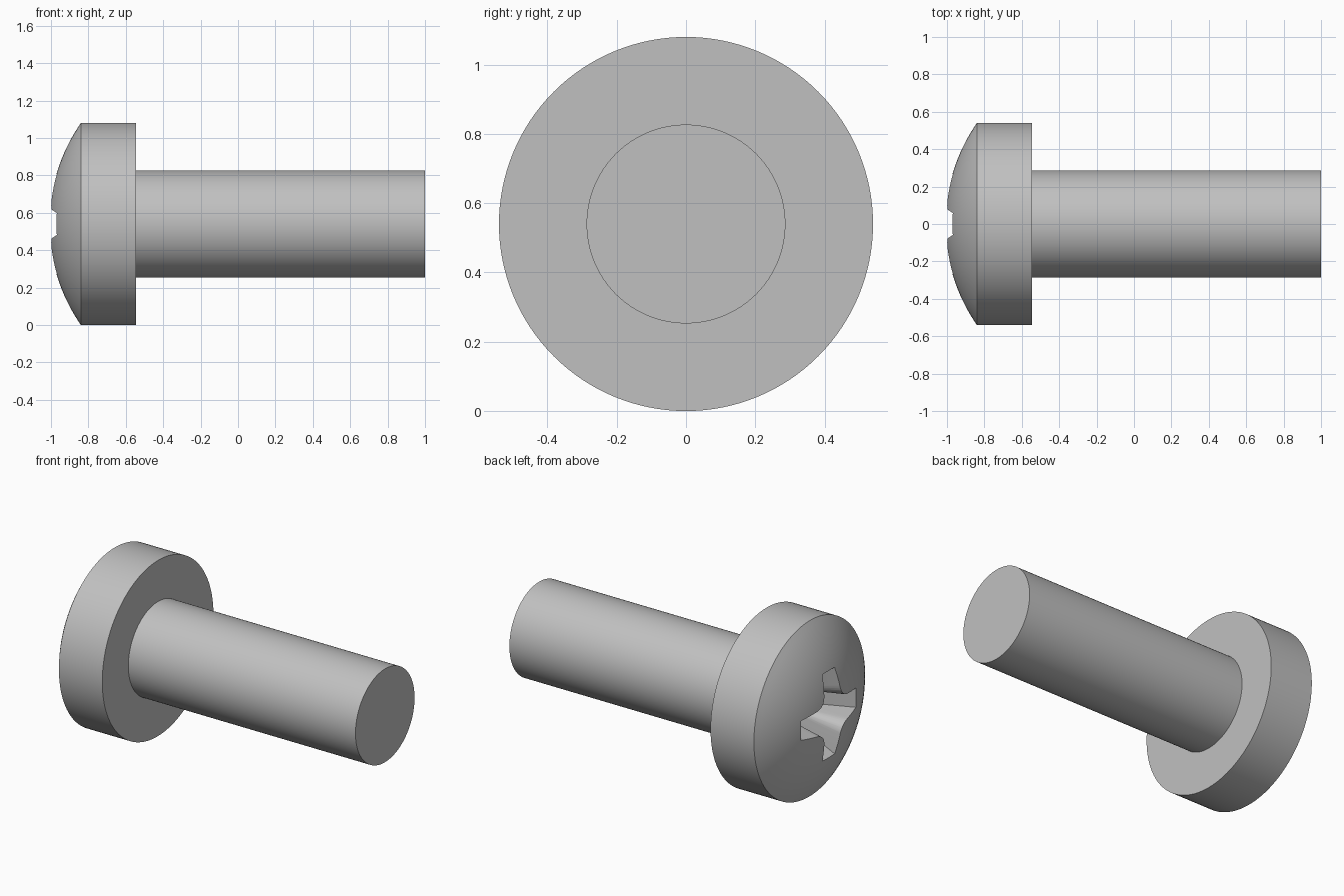
import bpy, bmesh, math
from mathutils import Vector, Matrix

cube = bpy.data.objects.get("Cube")
if cube:
    bpy.data.objects.remove(cube, do_unlink=True)

HEAD_R, SHANK_R = 0.54, 0.287
APEX, RIM, SEAT, END = -1.009, -0.84, -0.545, 1.0
AXIS = Vector((0, 0, HEAD_R))

steel = bpy.data.materials.new("steel grey")
steel.use_nodes = True
GREY = (0.53, 0.53, 0.53, 1)
steel.diffuse_color = GREY
steel.node_tree.nodes["Principled BSDF"].inputs["Base Color"].default_value = GREY


def make_object(name, bm):
    bmesh.ops.recalc_face_normals(bm, faces=bm.faces)
    mesh = bpy.data.meshes.new(name)
    bm.to_mesh(mesh)
    bm.free()
    mesh.materials.append(steel)
    obj = bpy.data.objects.new(name, mesh)
    bpy.context.collection.objects.link(obj)
    return obj


def lathe(name, profile, segments=128):
    """Turn (x, radius) points around the screw axis."""
    bm = bmesh.new()
    verts = [bm.verts.new(AXIS + Vector((x, 0, r))) for x, r in profile]
    edges = [bm.edges.new(pair) for pair in zip(verts, verts[1:])]
    bmesh.ops.spin(bm, geom=verts + edges, cent=AXIS, axis=(1, 0, 0),
                   angle=math.tau, steps=segments)
    bmesh.ops.remove_doubles(bm, verts=bm.verts, dist=0.0001)
    return make_object(name, bm)


# Domed head and plain shank as one turned body
sag = RIM - APEX
dome_r = (HEAD_R ** 2 + sag ** 2) / (2 * sag)
rim_angle = math.asin(HEAD_R / dome_r)
profile = []
for i in range(17):
    a = rim_angle * i / 16
    profile.append((APEX + dome_r * (1 - math.cos(a)), dome_r * math.sin(a)))
profile += [(SEAT, HEAD_R), (SEAT, SHANK_R), (END, SHANK_R), (END, 0)]
screw = lathe("screw_body", profile)


def cross_outline(reach, half_width, corner):
    """Four-armed outline with rounded inner corners, as (y, z) points."""
    tip_a, tip_b = Vector((reach, half_width)), Vector((half_width, reach))
    mid = Vector((corner, corner))
    start, stop = mid.lerp(tip_a, 0.35), mid.lerp(tip_b, 0.35)
    quarter = [tip_a]
    for i in range(9):
        t = i / 8
        quarter.append(start.lerp(mid, t).lerp(mid.lerp(stop, t), t))
    quarter.append(tip_b)
    return [Matrix.Rotation(k * math.pi / 2, 2) @ p for k in range(4) for p in quarter]


# Tapered cross recess cutter, ending in a shallow point
bm = bmesh.new()
rings = []
for x, reach, half_width, corner in [(-1.03, 0.297, 0.062, 0.087),
                                     (-0.70, 0.132, 0.05, 0.055)]:
    rings.append([bm.verts.new(AXIS + Vector((x, p.x, p.y)))
                  for p in cross_outline(reach, half_width, corner)])
outer, inner = rings
point = bm.verts.new(AXIS + Vector((-0.66, 0, 0)))
bm.faces.new(outer)
count = len(outer)
for i in range(count):
    j = (i + 1) % count
    bm.faces.new((outer[i], outer[j], inner[j], inner[i]))
    bm.faces.new((inner[i], inner[j], point))
cutter = make_object("recess_cutter", bm)
cutter.hide_render = True

# Cut the recess, then shade smooth with sharp edges kept
cut = screw.modifiers.new("cross_recess", "BOOLEAN")
cut.operation = "DIFFERENCE"
cut.solver = "EXACT"
cut.object = cutter
bpy.ops.object.select_all(action="DESELECT")
bpy.context.view_layer.objects.active = screw
screw.select_set(True)
bpy.ops.object.modifier_apply(modifier=cut.name)
bpy.data.objects.remove(cutter, do_unlink=True)
bpy.ops.object.shade_smooth_by_angle(angle=math.radians(30))
